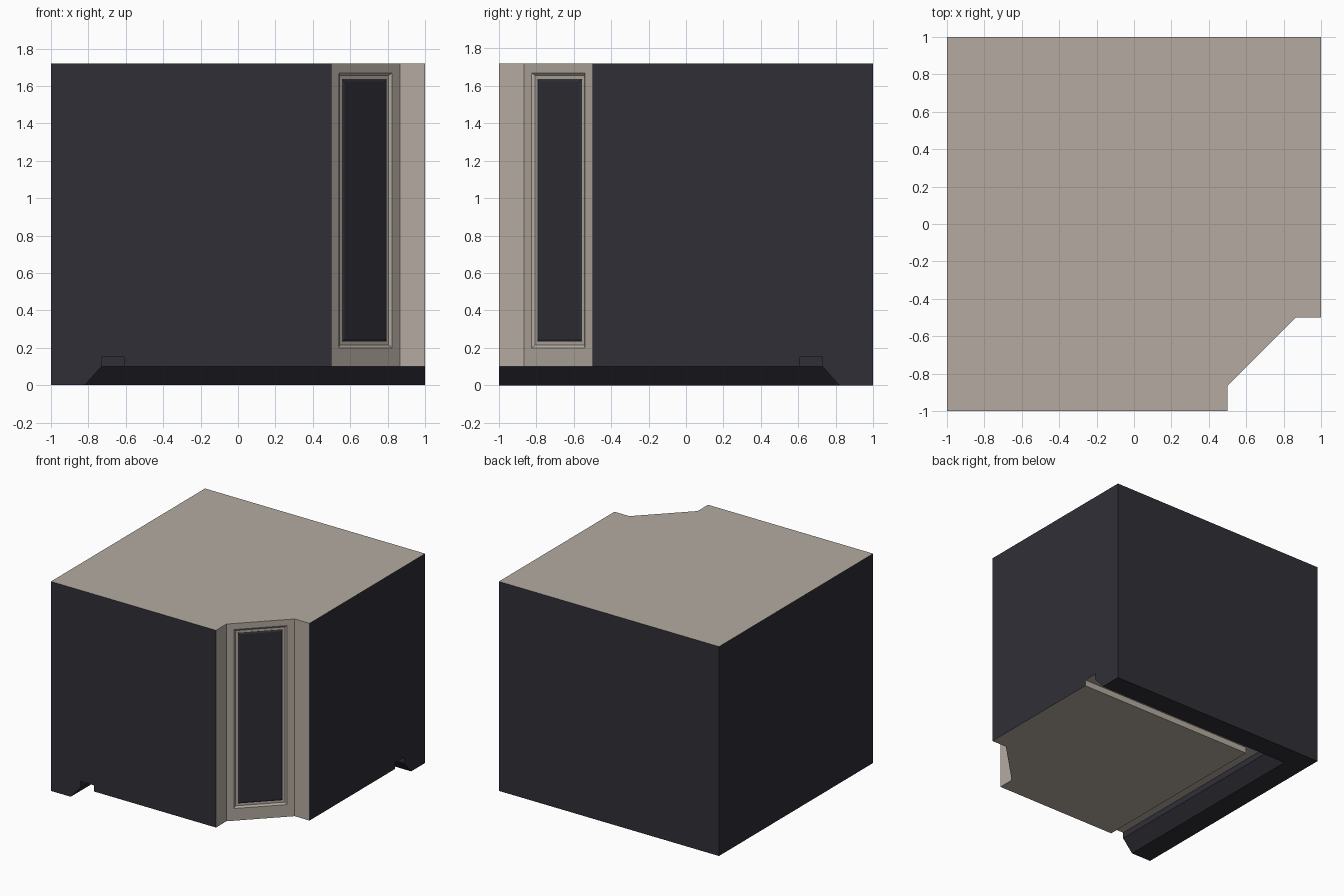
import bpy, bmesh, math
from mathutils import Vector

if "Cube" in bpy.data.objects:
    bpy.data.objects.remove(bpy.data.objects["Cube"])


def material(name, color):
    m = bpy.data.materials.new(name)
    m.diffuse_color = (*color, 1)
    m.use_nodes = True
    m.node_tree.nodes["Principled BSDF"].inputs["Base Color"].default_value = m.diffuse_color
    return m


MATS = [material("taupe", (0.46, 0.41, 0.355)), material("dark_navy", (0.028, 0.028, 0.037))]
TAUPE, NAVY = 0, 1
TOP, BOT = 1.72, 0.10
IN, OUT = 0.5, 0.865            # corner notch and diagonal front
L = (OUT - IN) * math.sqrt(2)


class Builder:
    def __init__(self, name):
        self.name, self.bm = name, bmesh.new()

    def face(self, pts, mat):
        f = self.bm.faces.new([self.bm.verts.new(p) for p in pts])
        f.material_index = mat

    def rings(self, a, b, mat):
        for i in range(4):
            j = (i + 1) % 4
            self.face([a[i], a[j], b[j], b[i]], mat)

    def finish(self):
        bmesh.ops.remove_doubles(self.bm, verts=self.bm.verts, dist=1e-5)
        bmesh.ops.recalc_face_normals(self.bm, faces=self.bm.faces)
        me = bpy.data.meshes.new(self.name)
        self.bm.to_mesh(me)
        self.bm.free()
        for m in MATS:
            me.materials.append(m)
        bpy.context.collection.objects.link(bpy.data.objects.new(self.name, me))


def rect(u0, u1, z0, z1, depth):
    """Rectangle on the diagonal front, sunk by depth."""
    def p(u, z):
        return Vector((IN + (u - depth) * 0.70711, -OUT + (u + depth) * 0.70711, z))
    return [p(u0, z0), p(u1, z0), p(u1, z1), p(u0, z1)]


def door(m, depth):
    return rect(0.057 + m, L - 0.057 - m, 0.2 + m, 1.67 - m, depth)


# cabinet body: wall-side profile swept around the back corner
body = Builder("cabinet_body")
prof = [(-1, TOP), (-1, 0), (-0.82, 0), (-0.73, BOT), (-0.73, 0.15), (-0.61, 0.15), (-0.61, BOT)]
A = [(a, -1, z) for a, z in prof]
M = [(a, -a, z) for a, z in prof]
B = [(1, -a, z) for a, z in prof]
for i, mat in enumerate([NAVY, NAVY, NAVY, NAVY, TAUPE, TAUPE]):
    body.face([A[i], A[i + 1], M[i + 1], M[i]], mat)
    body.face([M[i], M[i + 1], B[i + 1], B[i]], mat)

# side panels
body.face(A + [(IN, -1, BOT), (IN, -1, TOP)], NAVY)
body.face(B + [(1, -IN, BOT), (1, -IN, TOP)], NAVY)

# top, underside and notch walls
notch = [(1, -IN), (OUT, -IN), (IN, -OUT), (IN, -1)]
for k, z in ((0, TOP), (-1, BOT)):
    body.face([A[k], M[k], B[k]] + [(x, y, z) for x, y in notch], TAUPE)
for p, q in ((0, 1), (2, 3)):
    body.face([(*notch[p], BOT), (*notch[q], BOT), (*notch[q], TOP), (*notch[p], TOP)], TAUPE)

# diagonal door frame with stepped recess
loops = [rect(0, L, BOT, TOP, 0), door(0, 0), door(0.015, 0.012)]
for a, b in zip(loops, loops[1:]):
    body.rings(a, b, TAUPE)
body.face(loops[-1], TAUPE)
body.finish()

# raised dark panel with bevelled rim
panel = Builder("door_panel")
loops = [door(0.034, 0.012), door(0.034, 0.011), door(0.046, 0.005)]
for a, b in zip(loops, loops[1:]):
    panel.rings(a, b, NAVY)
panel.face(loops[0], NAVY)
panel.face(loops[-1], NAVY)
panel.finish()
